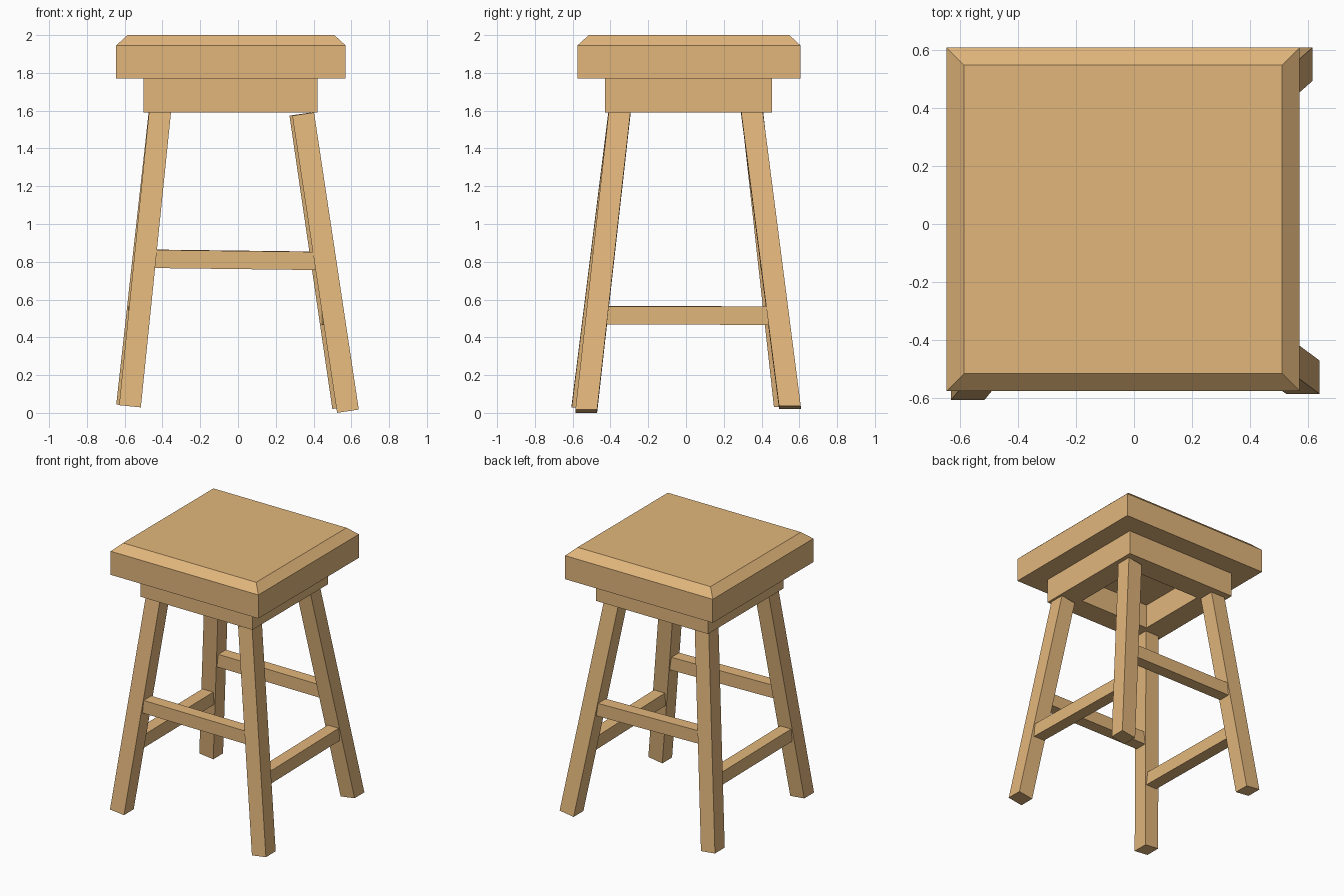
import bpy
import bmesh

if "Cube" in bpy.data.objects:
    bpy.data.objects.remove(bpy.data.objects["Cube"])

wood = bpy.data.materials.new("wood")
wood.diffuse_color = (0.76, 0.47, 0.20, 1)
wood.use_nodes = True
wood.node_tree.nodes["Principled BSDF"].inputs["Base Color"].default_value = wood.diffuse_color


def loft(name, rings, closed=False):
    """Join rings of four corners with quads; cap the ends or close into a loop."""
    bm = bmesh.new()
    vs = [[bm.verts.new(p) for p in r] for r in rings]
    pairs = list(zip(vs, vs[1:]))
    if closed:
        pairs.append((vs[-1], vs[0]))
    else:
        bm.faces.new(vs[0])
        bm.faces.new(vs[-1])
    for a, b in pairs:
        for i in range(4):
            j = (i + 1) % 4
            bm.faces.new((a[i], a[j], b[j], b[i]))
    bmesh.ops.recalc_face_normals(bm, faces=bm.faces[:])
    mesh = bpy.data.meshes.new(name)
    bm.to_mesh(mesh)
    bm.free()
    mesh.materials.append(wood)
    obj = bpy.data.objects.new(name, mesh)
    bpy.context.collection.objects.link(obj)
    return obj


def rect(x0, x1, y0, y1, z, inset=0.0):
    x0, x1, y0, y1 = x0 + inset, x1 - inset, y0 + inset, y1 - inset
    return [(x0, y0, z), (x1, y0, z), (x1, y1, z), (x0, y1, z)]


# Seat slab with chamfered top edge
S = (-0.645, 0.57, -0.575, 0.607)
loft("seat", [rect(*S, 1.77), rect(*S, 1.945), rect(*S, 2.0, 0.06)])

# Hollow apron frame under the seat
A = (-0.5, 0.42, -0.43, 0.455)
loft("apron", [rect(*A, 1.59), rect(*A, 1.77),
               rect(*A, 1.77, 0.17), rect(*A, 1.59, 0.17)], closed=True)

# Splayed legs: (bottom centre, top centre), ends cut square to the sideways lean
legs = {
    "front_left": ((-0.572, -0.548, 0.035), (-0.412, -0.352, 1.60)),
    "back_left": ((-0.587, 0.523, 0.038), (-0.414, 0.350, 1.60)),
    "front_right": ((0.582, -0.528, 0.009), (0.345, -0.352, 1.582)),
    "back_right": ((0.557, 0.550, 0.029), (0.330, 0.350, 1.582)),
}
H = 0.0575
CORNERS = [(-H, -H), (H, -H), (H, H), (-H, H)]
for name, (b, t) in legs.items():
    lean = (b[0] - t[0]) / (t[2] - b[2])
    loft(name + "_leg", [[(c[0] + dx, c[1] + dy, c[2] + dx * lean) for dx, dy in CORNERS]
                         for c in (b, t)])


def leg_centre(name, z):
    b, t = legs[name]
    f = (z - b[2]) / (t[2] - b[2])
    return [b[i] + f * (t[i] - b[i]) for i in range(3)]


# Stretchers between neighbouring legs: high at front and back, low at the sides
def stretcher(name, leg_a, leg_b, za, zb, axis):
    a, b = leg_centre(leg_a, za), leg_centre(leg_b, zb)
    a[axis] += 0.03
    b[axis] -= 0.03
    rings = []
    for c in (a, b):
        ring = []
        for u, v in ((-1, -1), (1, -1), (1, 1), (-1, 1)):
            p = list(c)
            p[1 - axis] += u * 0.045
            p[2] += v * 0.048
            ring.append(p)
        rings.append(ring)
    loft(name + "_stretcher", rings)


stretcher("front", "front_left", "front_right", 0.815, 0.804, 0)
stretcher("back", "back_left", "back_right", 0.817, 0.806, 0)
stretcher("left", "front_left", "back_left", 0.518, 0.516, 1)
stretcher("right", "front_right", "back_right", 0.516, 0.514, 1)
